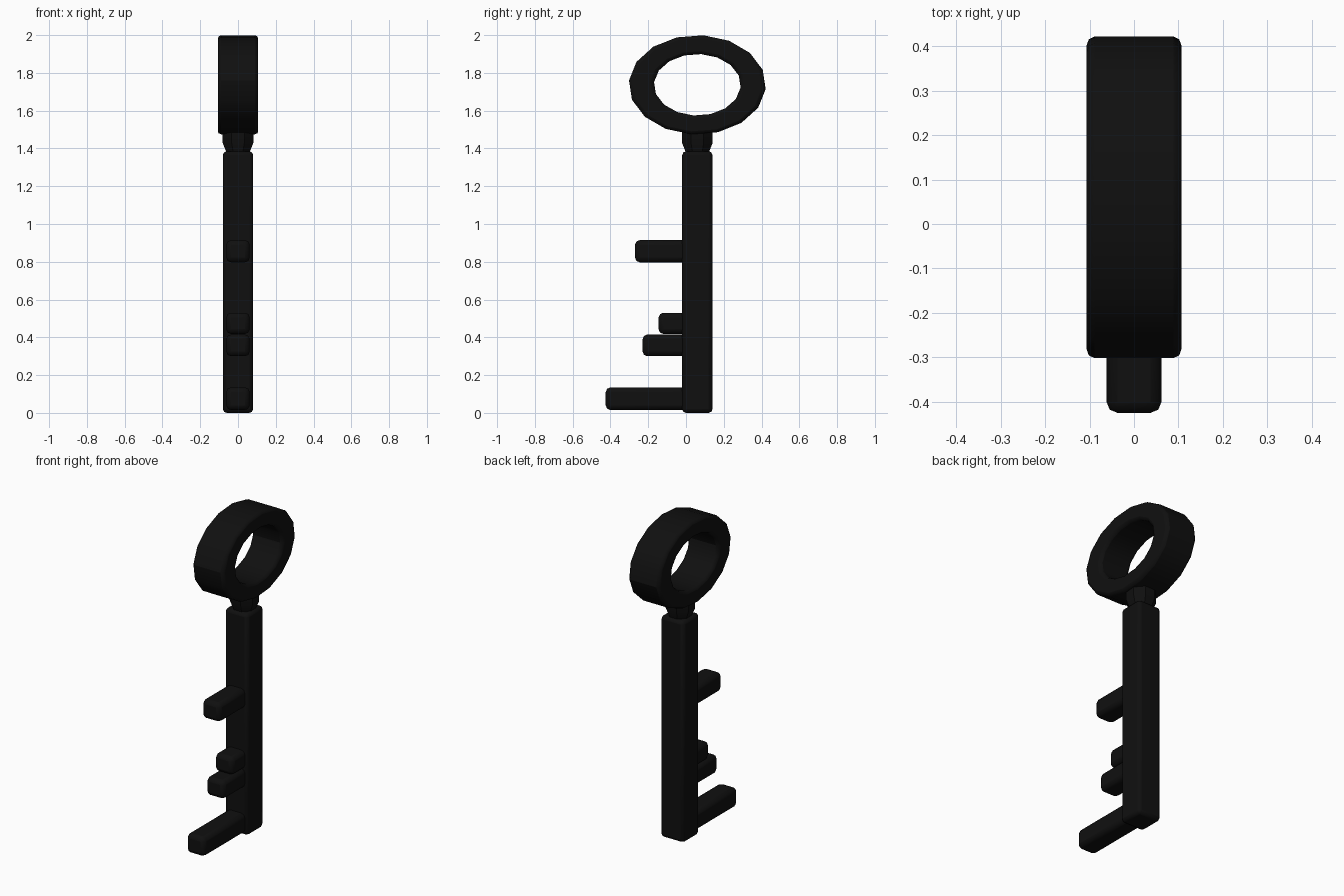
import bpy, bmesh, math
from mathutils import Matrix, Vector

cube = bpy.data.objects.get("Cube")
if cube:
    bpy.data.objects.remove(cube, do_unlink=True)

# Single near-black colour
black = bpy.data.materials.new("black_iron")
black.use_nodes = True
color = (0.005, 0.005, 0.005, 1)
black.diffuse_color = color
black.node_tree.nodes["Principled BSDF"].inputs["Base Color"].default_value = color

AXIS_Y = 0.06  # the shaft and bow share this centre line


def finish(name, bm, bevel):
    bmesh.ops.recalc_face_normals(bm, faces=bm.faces)
    mesh = bpy.data.meshes.new(name)
    bm.to_mesh(mesh)
    bm.free()
    mesh.materials.append(black)
    obj = bpy.data.objects.new(name, mesh)
    bpy.context.collection.objects.link(obj)
    if bevel:
        mod = obj.modifiers.new("Bevel", 'BEVEL')
        mod.width = bevel
        mod.segments = 2
        mod.limit_method = 'ANGLE'
        mod.angle_limit = math.radians(50)
    bpy.ops.object.select_all(action='DESELECT')
    obj.select_set(True)
    bpy.context.view_layer.objects.active = obj
    bpy.ops.object.shade_smooth_by_angle(angle=math.radians(30))
    return obj


def box(name, low, high, bevel):
    low, high = Vector(low), Vector(high)
    bm = bmesh.new()
    bmesh.ops.create_cube(bm, size=1, matrix=Matrix.Translation((low + high) / 2)
                          @ Matrix.Diagonal((*(high - low), 1)))
    return finish(name, bm, bevel)


# Oval bow: a faceted ring with a rectangular cross-section
SIDES = 16
bm = bmesh.new()
rings = []
for i in range(SIDES):
    a = math.tau * i / SIDES - math.radians(5)
    rings.append([bm.verts.new((x, AXIS_Y + ry * math.cos(a), 1.737 + rz * math.sin(a)))
                  for x, ry, rz in ((-0.107, 0.363, 0.263), (0.107, 0.363, 0.263),
                                    (0.107, 0.23, 0.163), (-0.107, 0.23, 0.163))])
for i in range(SIDES):
    a, b = rings[i], rings[(i + 1) % SIDES]
    for j in range(4):
        k = (j + 1) % 4
        bm.faces.new((a[j], a[k], b[k], b[j]))
finish("bow_ring", bm, 0.018)

# Neck: an eight-sided collar tapering down to the shaft
bm = bmesh.new()
for r_low, r_high, z_low, z_high in ((0.062, 0.088, 1.37, 1.43), (0.088, 0.088, 1.43, 1.5)):
    bmesh.ops.create_cone(bm, cap_ends=False, segments=8, radius1=r_low, radius2=r_high,
                          depth=z_high - z_low,
                          matrix=Matrix.Translation((0, AXIS_Y, (z_low + z_high) / 2))
                          @ Matrix.Rotation(math.pi / 8, 4, 'Z'))
bmesh.ops.remove_doubles(bm, verts=bm.verts, dist=0.001)
finish("neck", bm, 0)

# Shaft
box("shaft", (-0.08, AXIS_Y - 0.08, 0), (0.08, AXIS_Y + 0.08, 1.385), 0.02)

# Teeth reaching toward the front
teeth = {
    "bottom_tooth": (-0.425, 0.015, 0.135),
    "lower_tooth": (-0.23, 0.3, 0.415),
    "short_tooth": (-0.145, 0.418, 0.53),
    "upper_tooth": (-0.27, 0.797, 0.915),
}
for name, (tip, z_low, z_high) in teeth.items():
    box(name, (-0.062, tip, z_low), (0.062, AXIS_Y, z_high), 0.025)
